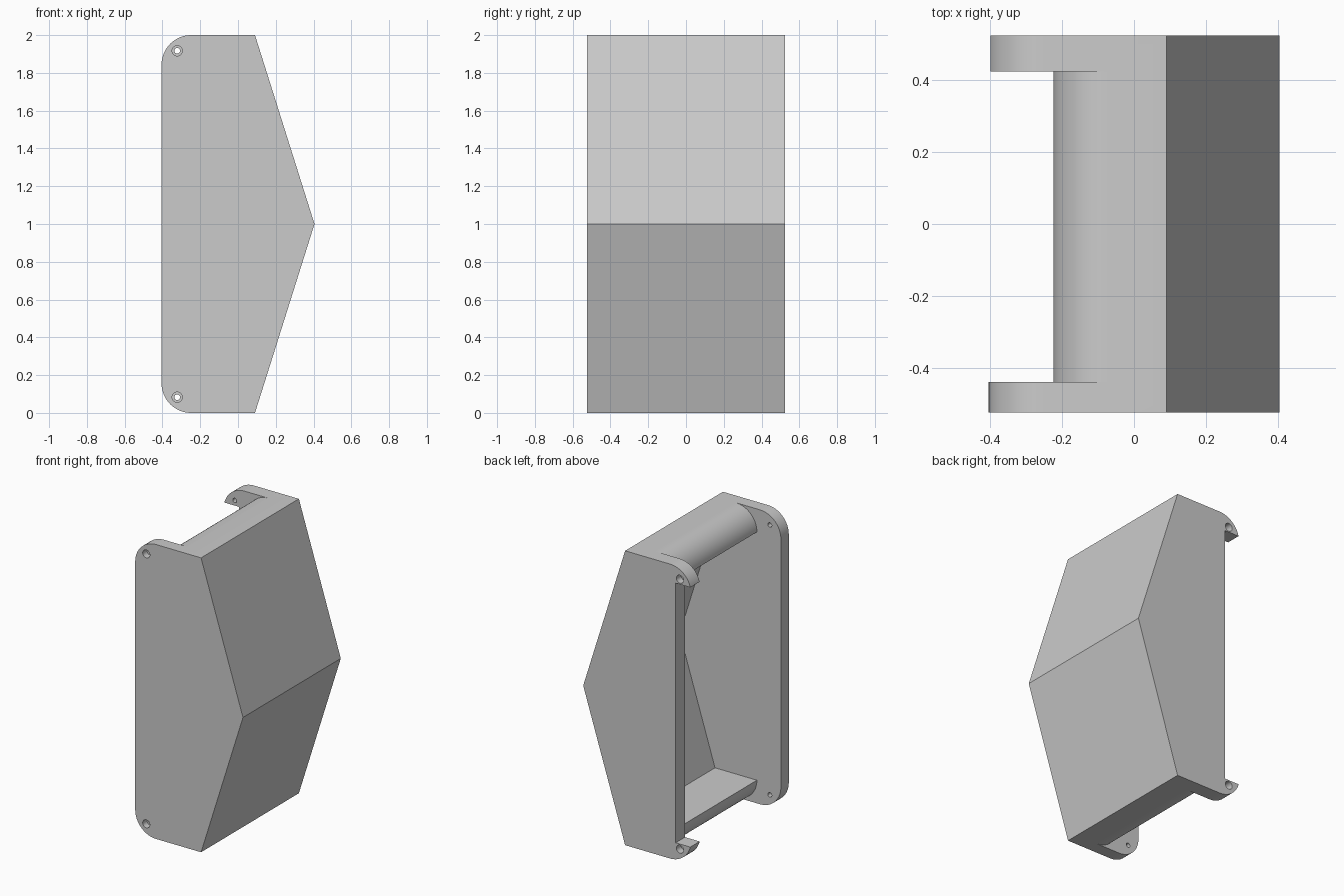
import bpy, bmesh
from math import sin, cos, pi, radians
from mathutils import Matrix

cube = bpy.data.objects.get("Cube")
if cube:
    bpy.data.objects.remove(cube, do_unlink=True)

HEIGHT, MID = 2.0, 1.0
FRONT, BACK = -0.525, 0.525            # outer faces of the side plates
INNER_FRONT, INNER_BACK = -0.44, 0.425  # inner faces of the side plates
REAR, SHOULDER, RIDGE = -0.405, 0.09, 0.405
WALL = 0.157                           # top and bottom wall thickness, corner radius
LIP = -0.225                           # edge of the top and bottom walls

grey = bpy.data.materials.new("plain grey")
grey.use_nodes = True
grey.diffuse_color = (0.6, 0.6, 0.6, 1)
grey.node_tree.nodes["Principled BSDF"].inputs["Base Color"].default_value = (0.6, 0.6, 0.6, 1)


def finish(name, bm):
    bmesh.ops.recalc_face_normals(bm, faces=bm.faces)
    mesh = bpy.data.meshes.new(name)
    bm.to_mesh(mesh)
    bm.free()
    mesh.materials.append(grey)
    obj = bpy.data.objects.new(name, mesh)
    bpy.context.collection.objects.link(obj)
    return obj


def extrude(name, profile, y0, y1):
    """Solid from an x-z outline, run from y0 to y1."""
    bm = bmesh.new()
    face = bm.faces.new([bm.verts.new((x, y0, z)) for x, z in profile])
    new = bmesh.ops.extrude_face_region(bm, geom=[face])["geom"]
    bmesh.ops.translate(bm, vec=(0, y1 - y0, 0),
                        verts=[v for v in new if isinstance(v, bmesh.types.BMVert)])
    return finish(name, bm)


def rod(name, x, z, radius, y0, y1):
    bm = bmesh.new()
    place = Matrix.Translation((x, (y0 + y1) / 2, z)) @ Matrix.Rotation(pi / 2, 4, "X")
    bmesh.ops.create_cone(bm, cap_ends=True, segments=32, radius1=radius,
                          radius2=radius, depth=y1 - y0, matrix=place)
    return finish(name, bm)


def lower_corner(edge_x, steps=16):
    """Quarter round from the underside to a vertical edge."""
    angles = [pi / 2 * i / steps for i in range(steps + 1)]
    return [(edge_x + WALL - WALL * sin(a), WALL - WALL * cos(a)) for a in angles]


def mirrored(half):
    """Complete a lower half outline with its upper half."""
    return half + [(x, HEIGHT - z) for x, z in reversed(half)]


def cut(target, cutter):
    cutter.hide_render = True
    mod = target.modifiers.new("cut", "BOOLEAN")
    mod.operation, mod.solver, mod.object = "DIFFERENCE", "EXACT", cutter
    bpy.context.view_layer.objects.active = target
    bpy.ops.object.modifier_apply(modifier=mod.name)
    bpy.data.objects.remove(cutter, do_unlink=True)


# Solid housing with pointed face and rounded rear corners
outline = mirrored([(SHOULDER, 0)] + lower_corner(REAR)) + [(SHOULDER, HEIGHT), (RIDGE, MID)]
outline = list(dict.fromkeys(outline))
housing = extrude("housing", outline, FRONT, BACK)

# Hollow inside, with rounded lips on the top and bottom walls
lip = lower_corner(LIP)
hollow = mirrored([(-0.6, -0.2), (lip[0][0], -0.2)] + lip + [(SHOULDER, WALL)])
middle = len(hollow) // 2
hollow.insert(middle, (RIDGE - 0.05, MID))
cut(housing, extrude("hollow_cutter", hollow, INNER_FRONT, INNER_BACK))

# Recess in the back plate that leaves a lug at each corner
recess = mirrored([(-0.6, 0.118), (-0.29, 0.118)])
cut(housing, extrude("recess_cutter", recess, 0.3, 0.7))

# Counterbored screw holes through both plates
for z in (0.083, HEIGHT - 0.083):
    cut(housing, rod("hole_cutter", -0.322, z, 0.015, -0.7, 0.7))
    for y0, y1 in ((-0.7, FRONT + 0.045), (BACK - 0.05, 0.7)):
        cut(housing, rod("counterbore_cutter", -0.322, z, 0.027, y0, y1))

# Smooth the rounds, keep the edges sharp
bpy.ops.object.select_all(action="DESELECT")
housing.select_set(True)
bpy.context.view_layer.objects.active = housing
bpy.ops.object.shade_smooth_by_angle(angle=radians(25))
